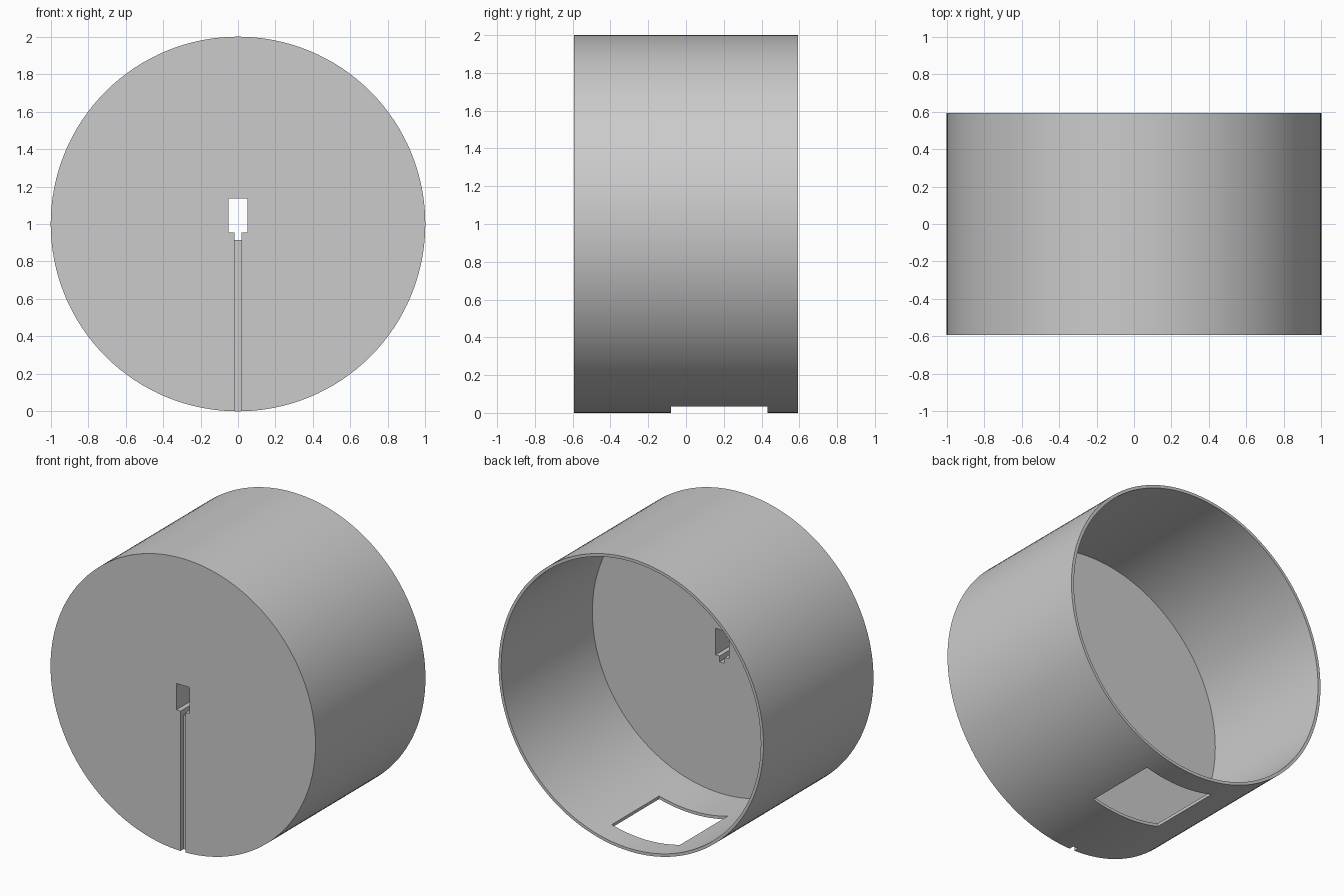
import bpy
import math

cube = bpy.data.objects.get("Cube")
if cube:
    bpy.data.objects.remove(cube, do_unlink=True)

FRONT, BACK = -0.593, 0.593
FLOOR = -0.39        # inner side of the thick front plate
WALL = 0.02

grey = bpy.data.materials.new("plain grey")
grey.use_nodes = True
colour = (0.6, 0.6, 0.6, 1)
grey.diffuse_color = colour
grey.node_tree.nodes["Principled BSDF"].inputs["Base Color"].default_value = colour


def drum(name, radius, y0, y1):
    """Cylinder lying along y, centred at z = 1."""
    bpy.ops.mesh.primitive_cylinder_add(
        vertices=128, radius=radius, depth=y1 - y0,
        location=(0, (y0 + y1) / 2, 1), rotation=(math.pi / 2, 0, 0))
    bpy.context.object.name = name
    return bpy.context.object


def block(name, half_x, y0, y1, z0, z1):
    bpy.ops.mesh.primitive_cube_add(size=1, location=(0, (y0 + y1) / 2, (z0 + z1) / 2))
    ob = bpy.context.object
    ob.name = name
    ob.scale = (2 * half_x, y1 - y0, z1 - z0)
    return ob


# Round housing, closed at the front and open at the back
housing = drum("round_housing", 1, FRONT, BACK)
housing.data.materials.append(grey)

# Cavity, keyhole, cable groove down the front, and window in the underside
cutters = [
    drum("cavity_cutter", 1 - WALL, FLOOR, BACK + 0.1),
    block("keyhole_cutter", 0.05, FRONT - 0.1, FLOOR + 0.1, 0.955, 1.135),
    block("keyhole_slot_cutter", 0.019, FRONT - 0.1, FLOOR + 0.1, 0.915, 1.0),
    block("groove_cutter", 0.019, FRONT - 0.1, FRONT + 0.035, -0.1, 0.95),
    block("window_cutter", 0.258, -0.08, 0.432, -0.1, 0.3),
]
for cutter in cutters:
    cutter.hide_render = True
    mod = housing.modifiers.new(cutter.name, "BOOLEAN")
    mod.operation = "DIFFERENCE"
    mod.solver = "EXACT"
    mod.object = cutter

# Apply the cuts, drop the cutters, smooth the curved wall
bpy.ops.object.select_all(action="DESELECT")
housing.select_set(True)
bpy.context.view_layer.objects.active = housing
for mod in list(housing.modifiers):
    bpy.ops.object.modifier_apply(modifier=mod.name)
for cutter in cutters:
    bpy.data.objects.remove(cutter, do_unlink=True)
bpy.ops.object.shade_smooth_by_angle(angle=math.radians(30))
